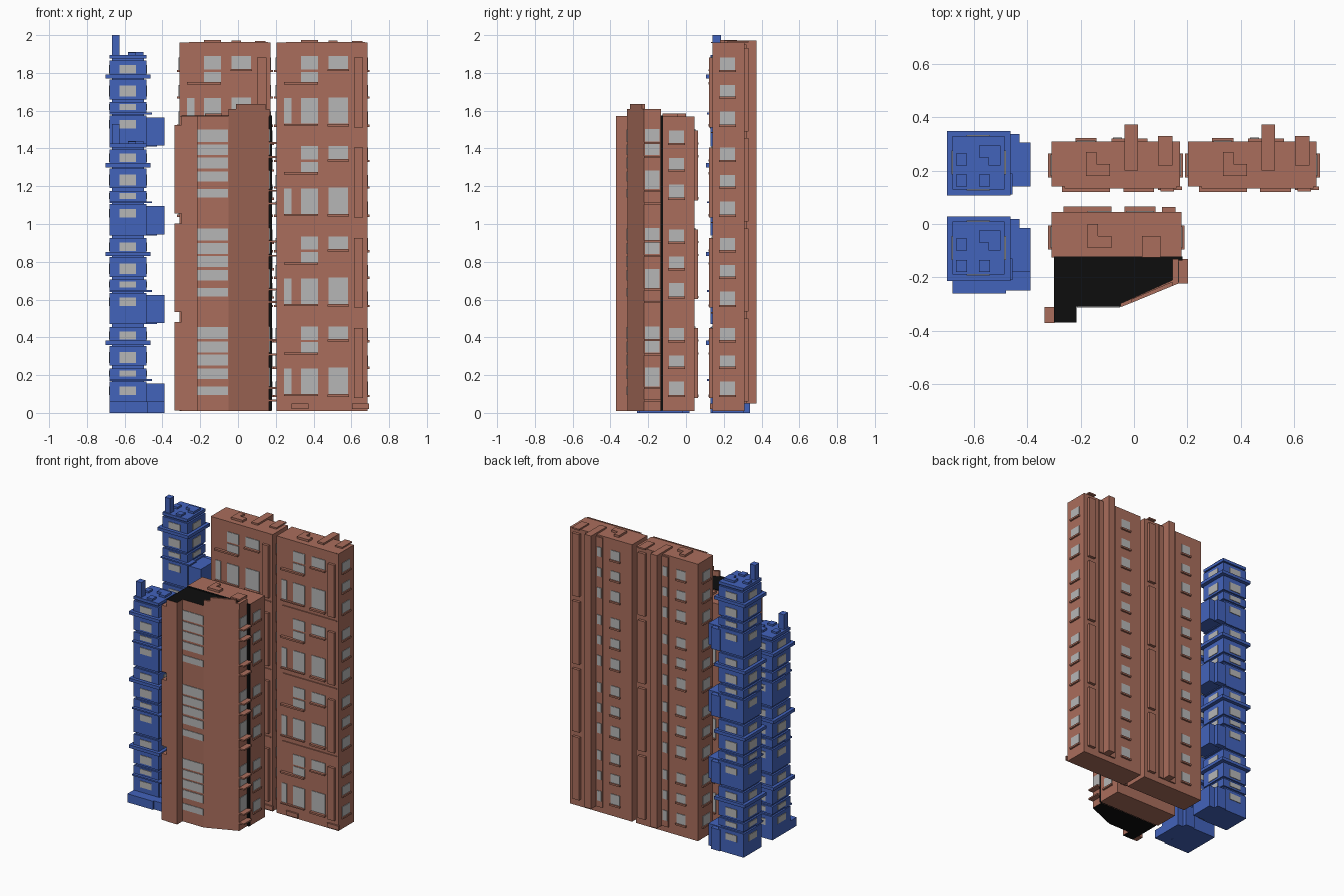
import bpy, bmesh

if "Cube" in bpy.data.objects:
    bpy.data.objects.remove(bpy.data.objects["Cube"])


def material(name, rgb):
    m = bpy.data.materials.new(name)
    m.diffuse_color = (*rgb, 1)
    m.use_nodes = True
    m.node_tree.nodes["Principled BSDF"].inputs["Base Color"].default_value = m.diffuse_color
    return m


BRICK = material("brick red", (0.40, 0.155, 0.107))
GLASS = material("window grey", (0.47, 0.47, 0.47))
BLUE = material("blue paint", (0.055, 0.125, 0.50))
BLACK = material("black", (0.004, 0.004, 0.004))


class Part:
    """Collects boxes and prisms into one named object."""
    def __init__(self, name, *mats):
        self.name, self.mats, self.bm = name, mats, bmesh.new()

    def prism(self, pts, z0, z1):
        f = self.bm.faces.new([self.bm.verts.new((x, y, z0)) for x, y in pts])
        top = bmesh.ops.extrude_face_region(self.bm, geom=[f])["geom"]
        vs = [v for v in top if isinstance(v, bmesh.types.BMVert)]
        bmesh.ops.translate(self.bm, vec=(0, 0, z1 - z0), verts=vs)
        return self

    def box(self, x0, x1, y0, y1, z0, z1):
        x0, x1 = sorted((x0, x1))
        y0, y1 = sorted((y0, y1))
        return self.prism([(x0, y0), (x1, y0), (x1, y1), (x0, y1)], z0, z1)

    def finish(self, flat_index=0):
        bmesh.ops.recalc_face_normals(self.bm, faces=self.bm.faces[:])
        self.bm.normal_update()
        for f in self.bm.faces:      # horizontal faces may take another colour
            f.material_index = flat_index if abs(f.normal.z) > 0.9 else 0
        me = bpy.data.meshes.new(self.name)
        self.bm.to_mesh(me)
        self.bm.free()
        for m in self.mats:
            me.materials.append(m)
        bpy.context.collection.objects.link(bpy.data.objects.new(self.name, me))


T = 0.004                                     # window plate thickness
SIDE_ROWS = [(0.095, 0.165), (0.245, 0.305), (0.385, 0.45)]


def facade(walls, wins, x, y, s, z):
    """Street side of one brick section; x = left edge, s = outward y sign."""
    for a, b, lo, hi in [(0.04, 0.08, 0.1, 0.235), (0.13, 0.22, 0.1, 0.235),
                         (0.275, 0.38, 0.1, 0.24), (0.13, 0.22, 0.32, 0.375),
                         (0.13, 0.22, 0.387, 0.458), (0.275, 0.38, 0.39, 0.458)]:
        wins.box(x + a, x + b, y, y + s * T, z + lo, z + hi)
    walls.box(x + 0.04, x + 0.22, y, y + s * 0.02, z + 0.308, z + 0.32)   # sills
    walls.box(x + 0.27, x + 0.385, y, y + s * 0.02, z + 0.378, z + 0.388)
    walls.box(x + 0.27, x + 0.385, y, y + s * 0.02, z + 0.085, z + 0.098)
    walls.box(x + 0.04, x + 0.22, y, y + s * 0.015, z + 0.09, z + 0.098)
    walls.box(x + 0.41, x + 0.46, y, y + s * 0.018, z + 0.08, z + 0.45)   # pier


def ends(walls, wins, x0, x1, ya, yb, z):
    """Windows and sills on both narrow ends of a brick block."""
    for x, s in ((x0, -1), (x1, 1)):
        for lo, hi in SIDE_ROWS:
            wins.box(x, x + s * T, ya, yb, z + lo, z + hi)
            walls.box(x, x + s * 0.012, ya - 0.005, yb + 0.005, z + lo - 0.012, z + lo)


def roof_bits(walls, x, y, z):
    walls.box(x + 0.13, x + 0.17, y, y + 0.09, z, z + 0.015)
    walls.box(x + 0.17, x + 0.22, y, y + 0.045, z, z + 0.015)


# Two tall brick slabs at the back
for label, x in (("left", -0.31), ("right", 0.203)):
    walls = Part(f"back_slab_{label}_walls", BRICK)
    wins = Part(f"back_slab_{label}_windows", GLASS)
    walls.box(x, x + 0.482, 0.14, 0.31, 0.01, 1.96)
    walls.box(x + 0.275, x + 0.325, 0.31, 0.374, 0.05, 1.96)    # stair pier
    walls.box(x + 0.275, x + 0.325, 0.20, 0.374, 1.96, 1.972)
    walls.box(x + 0.225, x + 0.36, 0.31, 0.32, 0.05, 1.95)
    for lo in (0.08, 0.4):
        walls.box(x + lo, x + lo + 0.09, 0.128, 0.14, 0.02, 0.05)
    for i in range(4):
        z = i * 0.477
        facade(walls, wins, x, 0.14, -1, z)
        ends(walls, wins, x, x + 0.482, 0.18, 0.26, z)
        walls.box(x + 0.40, x + 0.455, 0.31, 0.33, z + 0.06, z + 0.50)
        walls.box(x + 0.05, x + 0.47, 0.133, 0.14, z + 0.527, z + 0.533)
        for lo, hi in SIDE_ROWS:                                # rear windows
            wins.box(x + 0.095, x + 0.165, 0.31, 0.31 + T, z + lo, z + hi)
            wins.box(x + 0.232, x + 0.265, 0.32, 0.32 + T, z + lo, z + hi)
            walls.box(x + 0.09, x + 0.17, 0.31, 0.322, z + lo - 0.012, z + lo)
    roof_bits(walls, x, 0.18, 1.96)
    walls.box(x + 0.40, x + 0.455, 0.22, 0.33, 1.96, 1.97)
    walls.finish()
    wins.finish()

# Front brick block
walls = Part("front_block_walls", BRICK)
wins = Part("front_block_windows", GLASS)
walls.box(-0.31, 0.178, -0.125, 0.045, 0.01, 1.57)
for i in range(3):
    z = i * 0.522
    facade(walls, wins, -0.305, 0.045, 1, z)
    ends(walls, wins, -0.31, 0.178, -0.09, -0.01, z)
roof_bits(walls, -0.305, -0.09, 1.57)
walls.box(0.03, 0.10, -0.125, -0.045, 1.57, 1.585)
walls.finish()

# Angled bay in front, with black top and underside
bay = Part("front_bay", BRICK, BLACK)
bay.prism([(-0.3, -0.13), (-0.3, -0.37), (-0.215, -0.37), (-0.215, -0.31),
           (-0.05, -0.31), (0.165, -0.222), (0.165, -0.135)], 0.01, 1.572)
bay.finish(flat_index=1)
Part("black_joint_wall", BLACK).box(-0.3, 0.181, -0.136, -0.122, 0.012, 1.574).finish()

trim = Part("front_bay_trim", BRICK)
trim.prism([(-0.05, -0.312), (0.167, -0.223), (0.167, -0.132), (0.145, -0.132),
            (0.145, -0.21), (-0.05, -0.298)], 1.57, 1.61)       # parapet
trim.prism([(-0.01, -0.296), (0.145, -0.232), (0.145, -0.216), (-0.01, -0.282)],
           1.61, 1.635)
for i in range(3):
    z = i * 0.522
    trim.box(-0.335, -0.299, -0.371, -0.312, z + 0.012, z + 0.48)   # corner pier
    for lo, hi in [(0.095, 0.14), (0.18, 0.235), (0.25, 0.308), (0.32, 0.377), (0.39, 0.455)]:
        wins.box(-0.214, -0.053, -0.31, -0.31 - T, z + lo, z + hi)
    for lo, hi in [(0.14, 0.24), (0.32, 0.38), (0.392, 0.458)]:
        wins.box(0.165, 0.165 + T, -0.218, -0.14, z + lo, z + hi)
    for lo in (0.06, 0.127, 0.305, 0.38):                       # small balconies
        trim.box(0.165, 0.203, -0.223, -0.132, z + lo, z + lo + 0.01)
trim.finish()
wins.finish()


# Blue towers, stacked from repeated sections
def blue_tower(label, y, n):
    body = Part(f"{label}_blue_tower_walls", BLUE)
    wins = Part(f"{label}_blue_tower_windows", GLASS)
    xa, xb, yb, top = -0.68, -0.485, y + 0.2, n * 0.47
    body.box(xa + 0.012, xb - 0.012, y + 0.012, yb - 0.012, 0, top)
    for i in range(n):
        z = i * 0.47
        for lo, hi in [(0, 0.165), (0.18, 0.235), (0.25, 0.355), (0.38, 0.455)]:
            body.box(xa, xb, y, yb, z + lo, z + hi)
        body.box(-0.702, -0.463, y - 0.023, yb + 0.018, z + 0.36, z + 0.382)   # ledge
        body.box(xa, -0.455, y - 0.02, y + 0.06, z + 0.17, z + 0.18)
        body.box(-0.49, -0.388, y + 0.01, y + 0.175, z + (0 if i == 0 else 0.005), z + 0.155)
        body.box(-0.50, -0.43, y + 0.17, y + 0.208, z, z + 0.15)
        for lo, hi in [(0.095, 0.14), (0.193, 0.225), (0.265, 0.322), (0.388, 0.432)]:
            a, b, c, d = -0.628, -0.54, y + 0.055, y + 0.145
            wins.box(a, b, y - T, y, z + lo, z + hi)
            wins.box(a, b, yb, yb + T, z + lo, z + hi)
            wins.box(xa - T, xa, c, d, z + lo, z + hi)
            if lo > 0.15:
                wins.box(xb, xb + T, c, d, z + lo, z + hi)
    # Roof: cap, hatches and chimney
    body.box(xa, xb, y, yb, top - 0.005, top + 0.015)
    body.box(-0.668, -0.627, y + 0.01, y + 0.055, top, top + 0.12)
    body.box(-0.668, -0.627, y + 0.09, y + 0.135, top, top + 0.028)
    body.box(-0.582, -0.54, y + 0.01, y + 0.055, top, top + 0.028)
    body.box(-0.582, -0.54, y + 0.12, y + 0.165, top, top + 0.03)
    body.box(-0.545, -0.50, y + 0.09, y + 0.165, top, top + 0.03)
    return body, wins


for label, y, n in (("back", 0.13, 4), ("front", -0.19, 3)):
    body, wins = blue_tower(label, y, n)
    if label == "front":                                        # low porch
        body.box(-0.68, -0.48, -0.26, -0.19, 0, 0.06)
        body.box(-0.48, -0.388, -0.25, -0.18, 0, 0.06)
    body.finish()
    wins.finish()
